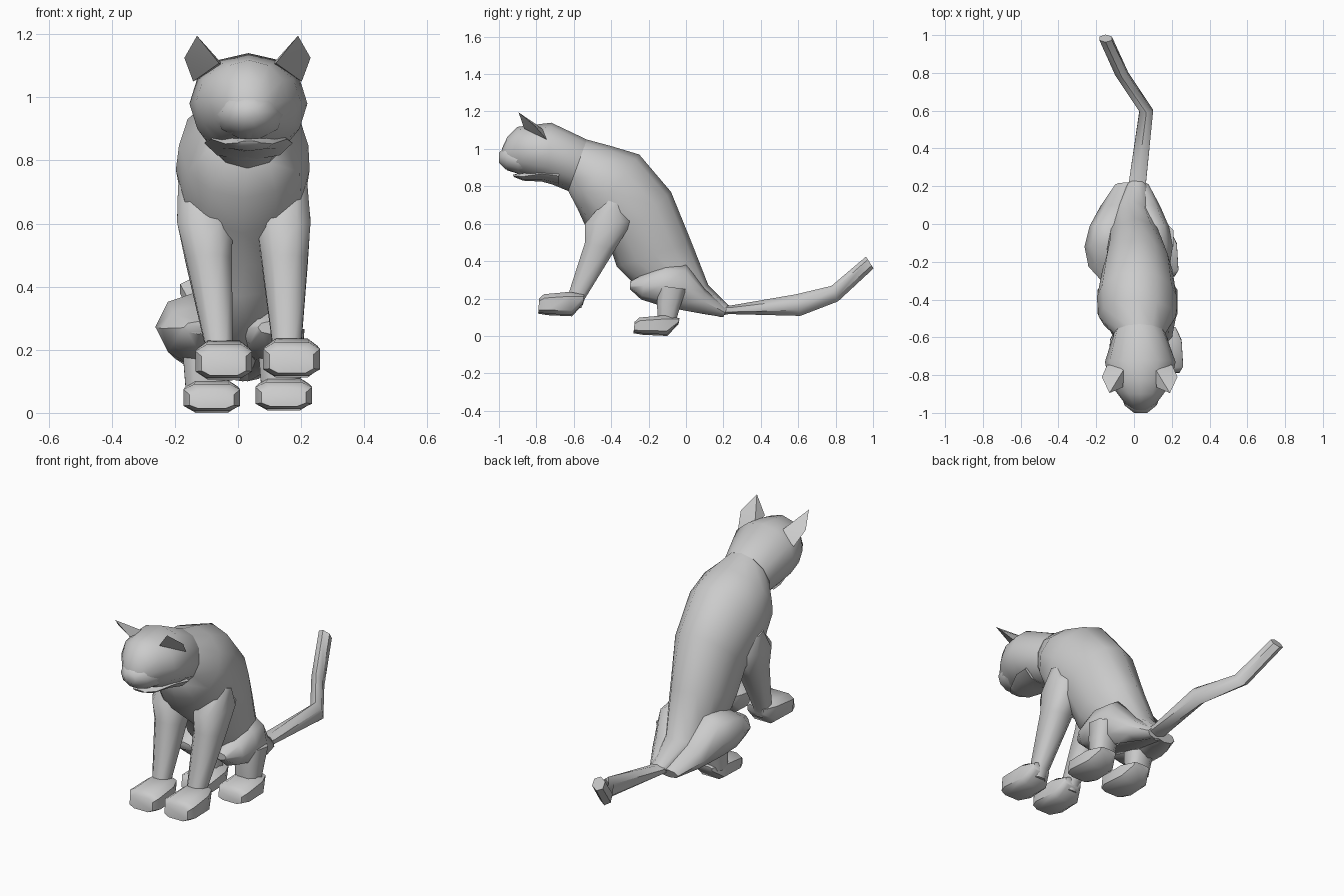
import bpy, bmesh, math
from mathutils import Vector

if "Cube" in bpy.data.objects:
    bpy.data.objects.remove(bpy.data.objects["Cube"])


def finish(bm, name, angle=38):
    bmesh.ops.recalc_face_normals(bm, faces=bm.faces)
    mesh = bpy.data.meshes.new(name)
    bm.to_mesh(mesh)
    bm.free()
    obj = bpy.data.objects.new(name, mesh)
    bpy.context.collection.objects.link(obj)
    bpy.ops.object.select_all(action='DESELECT')
    obj.select_set(True)
    bpy.context.view_layer.objects.active = obj
    bpy.ops.object.shade_smooth_by_angle(angle=math.radians(angle))
    return obj


def loft(name, sections, n=8, flat=False, shift=(0, 0, 0), power=1.0, angle=50):
    """Skin rings; each is (centre x, half width, (y, z) one side, (y, z) other side).
    A power below 1 makes the rings boxier."""
    bm = bmesh.new()
    k = math.cos(math.pi / n) ** -power if flat else 1
    box = lambda v: math.copysign(abs(v) ** power, v) * k
    rings = []
    for xc, w, p, q in sections:
        top, bot = Vector((0, *p)), Vector((0, *q))
        mid, half = (top + bot) / 2, (top - bot) / 2
        ring = []
        for i in range(n):
            a = 2 * math.pi * (i + (0.5 if flat else 0)) / n
            pos = mid + half * box(math.sin(a)) + Vector((xc + w * box(math.cos(a)), 0, 0))
            ring.append(bm.verts.new(pos + Vector(shift)))
        rings.append(ring)
    for r, s in zip(rings, rings[1:]):
        for i in range(n):
            j = (i + 1) % n
            bm.faces.new((r[i], r[j], s[j], s[i]))
    bm.faces.new(rings[0])
    bm.faces.new(rings[-1])
    return finish(bm, name, angle)


# Torso from neck to tail root
loft("torso", [
    (.030, .135, (-.53, 1.05), (-.63, .775)),
    (.018, .205, (-.40, 1.015), (-.58, .68)),
    (.015, .212, (-.25, .97), (-.53, .57)),
    (.018, .185, (-.08, .77), (-.40, .46)),
    (.010, .155, (.03, .50), (-.37, .37)),
    (-.01, .125, (.12, .27), (-.20, .20)),
    (.015, .055, (.23, .16), (.19, .10)),
], n=12)

# Head, nose first
loft("head", [
    (.035, .035, (-.985, 1.0), (-.985, .92)),
    (.035, .080, (-.955, 1.065), (-.955, .885)),
    (.035, .125, (-.90, 1.118), (-.89, .865)),
    (.033, .165, (-.83, 1.127), (-.84, .85)),
    (.033, .187, (-.72, 1.14), (-.74, .82)),
    (.030, .137, (-.53, 1.05), (-.63, .775)),
], n=12)
loft("muzzle", [
    (.035, .035, (-1.0, .982), (-1.0, .925)),
    (.035, .085, (-.955, 1.02), (-.965, .888)),
    (.037, .108, (-.89, 1.02), (-.90, .866)),
    (.037, .115, (-.80, 1.0), (-.80, .866)),
], n=10)
loft("lower_jaw", [
    (.035, .035, (-.925, .862), (-.92, .85)),
    (.035, .075, (-.87, .875), (-.87, .83)),
    (.035, .120, (-.77, .91), (-.77, .825)),
    (.033, .140, (-.68, .91), (-.68, .80)),
])

# Ears, mirrored about the head centre
for side, name in ((1, "left_ear"), (-1, "right_ear")):
    bm = bmesh.new()
    for x, y, z in ((.20, -.81, 1.125), (.16, -.895, 1.195), (.075, -.755, 1.10),
                    (.172, -.745, 1.05), (.09, -.865, 1.108)):
        bm.verts.new((.030 - side * x, y, z))
    bmesh.ops.convex_hull(bm, input=bm.verts)
    finish(bm, name)

# Front legs: (name, x and half width per ring from shoulder to ankle)
leg_yz = [((-.43, .73), (-.35, .70)), ((-.54, .60), (-.285, .615)), ((-.54, .50), (-.38, .46)),
          ((-.63, .22), (-.54, .20)), ((-.64, .15), (-.56, .15))]
for name, xw in (
    ("left_front_leg", ((-.12, .07), (-.105, .088), (-.092, .073), (-.06, .043), (-.055, .04))),
    ("right_front_leg", ((.15, .07), (.145, .085), (.148, .073), (.155, .045), (.16, .04))),
):
    loft(name, [(x, w, p, q) for (x, w), (p, q) in zip(xw, leg_yz)], flat=True, power=.8)

# Thighs
for name, x, w in (("left_thigh", -.125, .137), ("right_thigh", .10, .105)):
    loft(name, [
        (x, w * .35, (-.30, .29), (-.30, .25)),
        (x, w * .85, (-.21, .34), (-.24, .195)),
        (x, w, (-.11, .385), (-.13, .16)),
        (x, w * .8, (.0, .385), (-.02, .138)),
        (x * .65, w * .7, (.10, .25), (.09, .118)),
        (x * .3, w * .45, (.22, .15), (.20, .10)),
    ])

# Hind lower legs
for name, x in (("left_hind_leg", -.105), ("right_hind_leg", .135)):
    loft(name, [
        (x, .075, (-.15, .27), (.0, .25)),
        (x, .068, (-.155, .17), (-.03, .16)),
        (x, .060, (-.15, .07), (-.06, .06)),
    ], flat=True, power=.7)

# Paws share one shape, shifted into place
paw = [(0, .070, (-.785, .20), (-.79, .126)), (0, .090, (-.76, .223), (-.74, .118)),
       (0, .082, (-.62, .236), (-.61, .112)), (0, .050, (-.545, .22), (-.55, .175))]
for name, shift in (
    ("left_front_paw", (-.045, 0, -.007)), ("right_front_paw", (.17, 0, 0)),
    ("left_hind_paw", (-.083, .51, -.112)), ("right_hind_paw", (.145, .51, -.105)),
):
    sections = paw
    if "hind" in name:  # hind paws are lower in front
        sections = [(x, w, (p[0], p[1] - .02), q) for x, w, p, q in paw]
    loft(name, sections, flat=True, shift=shift, power=.55)

# Tail, swinging sideways and lifting at the tip
loft("tail", [
    (.015, .045, (.17, .165), (.17, .11)),
    (.020, .045, (.24, .160), (.23, .12)),
    (.065, .036, (.59, .215), (.61, .115)),
    (-.065, .034, (.78, .262), (.81, .19)),
    (-.15, .033, (.965, .42), (1.0, .365)),
], n=6, flat=True)
